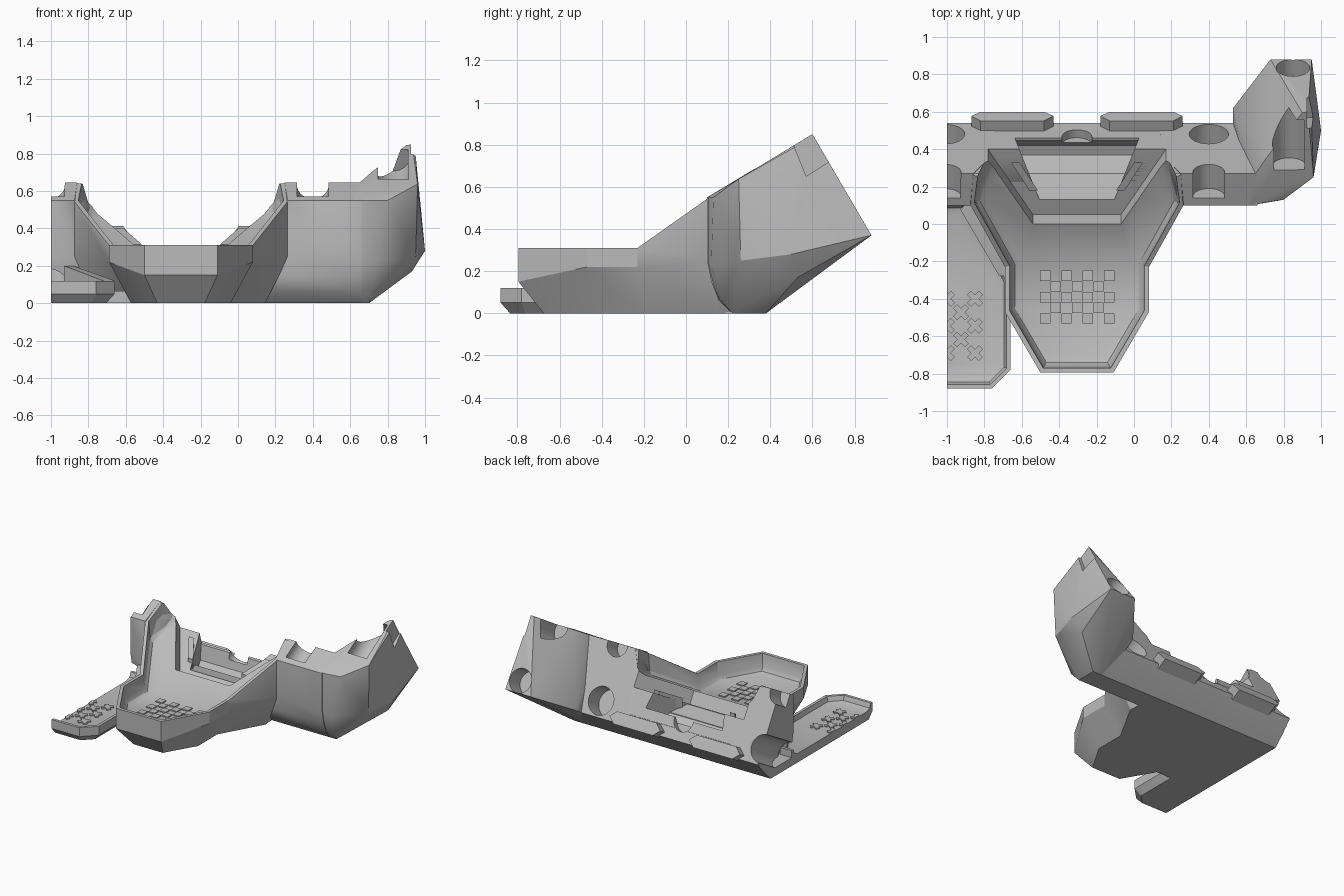
import bpy, bmesh, math
from mathutils import Vector, Matrix

cube = bpy.data.objects.get("Cube")
if cube:
    bpy.data.objects.remove(cube, do_unlink=True)

grey = bpy.data.materials.new("stone grey")
grey.use_nodes = True
COL = (0.5, 0.5, 0.5, 1)
grey.diffuse_color = COL
grey.node_tree.nodes["Principled BSDF"].inputs["Base Color"].default_value = COL

CX = -0.305                                  # symmetry line of the deck
U = Vector((0, 0.866, 0.5))                  # direction the back face points
V = Vector((0, -0.5, 0.866))                 # up along the back face
FLOOR = 0.17
solids, cutters = [], []


def finish(name, bm, group=solids):
    bmesh.ops.recalc_face_normals(bm, faces=bm.faces[:])
    mesh = bpy.data.meshes.new(name)
    bm.to_mesh(mesh)
    bm.free()
    mesh.materials.append(grey)
    ob = bpy.data.objects.new(name, mesh)
    bpy.context.scene.collection.objects.link(ob)
    group.append(ob)
    return ob


def mirrored(points):
    return [(2 * CX - x, y, z) for x, y, z in points]


def hull(name, points, group=solids):
    bm = bmesh.new()
    for p in points:
        bm.verts.new(p)
    res = bmesh.ops.convex_hull(bm, input=bm.verts[:])
    inner = [g for g in res["geom_interior"] if isinstance(g, bmesh.types.BMVert)]
    bmesh.ops.delete(bm, geom=inner, context='VERTS')
    bmesh.ops.dissolve_limit(bm, angle_limit=0.01, verts=bm.verts[:], edges=bm.edges[:])
    return finish(name, bm, group)


def hole(center, radius, depth, out=0.08):
    bm = bmesh.new()
    mat = (Matrix.Translation(Vector(center) + U * (out - depth) / 2)
           @ U.to_track_quat('Z', 'Y').to_matrix().to_4x4())
    bmesh.ops.create_cone(bm, cap_ends=True, segments=40, radius1=radius, radius2=radius,
                          depth=depth + out, matrix=mat)
    finish("hole_cutter", bm, cutters)


def plate(name, loc, size, angle=0):
    bm = bmesh.new()
    mat = Matrix.Translation(loc) @ Matrix.Rotation(angle, 4, 'Z') @ Matrix.Diagonal((*size, 1))
    bmesh.ops.create_cube(bm, size=1, matrix=mat)
    finish(name, bm)


def clip(ob, co, no):
    """Cut away and cap everything beyond a plane."""
    bm = bmesh.new()
    bm.from_mesh(ob.data)
    cut = bmesh.ops.bisect_plane(bm, geom=bm.verts[:] + bm.edges[:] + bm.faces[:],
                                 plane_co=co, plane_no=no, clear_outer=True)
    edges = [e for e in cut["geom_cut"] if isinstance(e, bmesh.types.BMEdge)]
    if edges:
        bmesh.ops.triangle_fill(bm, use_beauty=True, edges=edges)
        bmesh.ops.recalc_face_normals(bm, faces=bm.faces[:])
    bm.to_mesh(ob.data)
    bm.free()


def inset(ring, d):
    """Mitred inward offset of a clockwise outline."""
    out = []
    for i, p in enumerate(ring):
        a = (p - ring[i - 1]).normalized()
        b = (ring[(i + 1) % len(ring)] - p).normalized()
        na, nb = Vector((a.y, -a.x)), Vector((b.y, -b.x))
        out.append(p + (na + nb) * d / (1 + na.dot(nb)))
    return out


def tray(name, half, cx, levels):
    """Ring loft; each level is an inset and a height list or function of y."""
    right = [Vector(p) for p in half]
    ring = right + [Vector((2 * cx - p.x, p.y)) for p in reversed(right)]
    n = len(ring)
    bm = bmesh.new()
    rows = []
    for d, kind in levels:
        pts = inset(ring, d)
        zs = [kind(p.y) for p in pts] if callable(kind) else kind + kind[::-1]
        rows.append([bm.verts.new((p.x, p.y, z)) for p, z in zip(pts, zs)])
    for a, b in zip(rows, rows[1:]):
        for i in range(n):
            j = (i + 1) % n
            bm.faces.new((a[i], a[j], b[j], b[i]))
    for row in (rows[0], rows[-1]):
        for i in range(n // 2 - 1):
            bm.faces.new((row[i], row[i + 1], row[n - 2 - i], row[n - 1 - i]))
    return finish(name, bm)


def ramp(y):
    return FLOOR + 0.577 * (y + 0.23) if y > -0.18 else FLOOR


# Main deck: a chamfered tray whose floor ramps up to the back face
rim = [0.6, 0.64, 0.55, 0.31, 0.31, 0.31]
deck = tray("main_deck",
            [(0.17, 0.5), (0.25, 0.26), (0.27, 0.11), (0.08, -0.23), (0.08, -0.47), (-0.11, -0.795)], CX,
            [(0.12, [0.0] * 6), (0, [0.25, 0.25, 0.25, 0.22, 0.22, 0.15]), (0, rim), (0.025, rim),
             (0.035, lambda y: ramp(y) + 0.045), (0.055, lambda y: ramp(y) + 0.015), (0.09, ramp)])
clip(deck, (0, 0.4, 0.412), U)

# Low side deck, cut off flat at its outer end, with infill up to the main deck
tray("side_deck", [(-0.9, 0.12), (-0.66, -0.3), (-0.66, -0.78), (-0.76, -0.88)], -1.2,
     [(0.045, [0.0] * 4), (0, [0.05] * 4), (0, [0.12] * 4), (0.022, [0.12] * 4),
      (0.035, [0.085] * 4), (0.075, [0.07] * 4)])
hull("side_deck_strut", [(x, y, z) for x, y, t in
                         ((-0.93, 0.08, 0.2), (-0.88, 0.12, 0.2), (-0.72, -0.28, 0.12), (-0.66, -0.27, 0.12))
                         for z in (0.05, t)])
hull("side_deck_infill", [(x, y, z) for z in (0, 0.065) for x, y in
                          ((-0.71, -0.43), (-0.57, -0.43), (-0.57, 0.37), (-1.1, 0.37), (-1.1, 0))])

# Back walls either side of the deck, rounded under at the front
front = [(0.1, 0.55), (0.1, 0.25), (0.12, 0.15), (0.155, 0.06), (0.22, 0)]
back = [(0.38, 0), (0.46, 0.077), (0.54, 0.17), (0.27, 0.645)]
inner_x = [0.265, 0.265, 0.22, 0.17, 0.13, 0.13, 0.13, 0.13, 0.25]
wall = [(x, y, z) for x, (y, z) in zip(inner_x, front + back)] + [(0.17, 0.347, 0.503)]
wall += [(0.66, y, z) for y, z in front + back]
hull("right_wall", wall)
hull("left_wall", mirrored(wall))

# Block closing the back between the walls
hull("center_block", [(x, y, z) for x in (2 * CX - 0.14, 0.14) for y, z in
                      [(0.15, 0), (0.15, 0.2), (0.347, 0.49)] + back[:3]])

# Slanted clips beside the pocket
clip_points = [(-0.095 + dx + (y - 0.18) * 0.65, y, z) for dx in (0, 0.045)
               for y, z in ((0.18, 0.23), (0.18, 0.315), (0.33, 0.32), (0.33, 0.4))]
hull("left_clip", clip_points)
hull("right_clip", mirrored(clip_points))

# Lugs along the lower back edge
for cx in (0.04, 2 * CX - 0.04):
    pts = []
    for hw, y, z in ((0.17, 0.5, 0.24), (0.22, 0.525, 0.2), (0.17, 0.548, 0.16)):
        for s in (-1, 1):
            for t in (-0.08, 0.06):
                pts.append(Vector((cx + s * hw, y, z)) + U * t)
    hull("back_lug", pts)

# Wing sweeping back and up at the left end
hull("wing", [(0.62, y, z) for y, z in front] +
     [(0.62, 0.38, 0), (0.8, 0.13, 0.55), (0.745, 0.12, 0.23), (0.72, 0.16, 0.07),
      (0.7, 0.22, 0), (0.7, 0.38, 0),
      (0.96, 0.25, 0.637), (0.95, 0.26, 0.25), (1.0, 0.5, 0.28), (0.93, 0.53, 0.17),
      (0.95, 0.88, 0.37), (0.73, 0.88, 0.37), (0.53, 0.54, 0.17), (0.53, 0.62, 0.22),
      (0.65, 0.27, 0.645), (0.72, 0.37, 0.705), (0.9, 0.595, 0.845),
      (0.95, 0.52, 0.79), (0.93, 0.6, 0.85)])

# Cutters: peg holes, lip notch and end slot
for s in (1, -1):
    x = 0.4 if s > 0 else 2 * CX - 0.4
    hole((x, 0.48, 0.274), 0.105, 0.15 if s > 0 else 0.6)
    hole((x, 0.277, 0.633), 0.085, 0.15)
hole((0.85, 0.835, 0.447), 0.09, 0.15)
hole((0.83, 0.43, 0.7), 0.09, 0.14, 0.17)
hole((CX, 0.465, 0.3), 0.08, 0.05)
hull("slot_cutter", [(x, y, z) for x in (0.925, 1.05) for y, z in
                     ((0.51, 0.8), (0.57, 0.65), (0.68, 0.72), (0.62, 0.88))], cutters)

# Cutters: trapezoid recess in the ramp, then the pocket and trough below it
recess = [Vector((x, y, 0.412 + 0.577 * (y - 0.4))) + V * t
          for x, y in ((-0.07, 0.05), (0.24, 0.5)) for t in (0, 0.3)]
hull("recess_cutter", recess + mirrored(recess), cutters)
for section in (((0.13, 0.25), (0.3, 0.22), (0.46, 0.31), (0.46, 0.8), (0.13, 0.8)),
                ((0.27, 0.22), (0.31, 0.18), (0.37, 0.165), (0.42, 0.19), (0.45, 0.32), (0.3, 0.5))):
    half = [(CX + 0.2 + (y - 0.13) * 0.4, y, z) for y, z in section]
    hull("pocket_cutter", half + mirrored(half), cutters)

# Apply the cuts
for ob in solids:
    if ob.name not in ("main_deck", "left_wall", "right_wall", "center_block", "wing"):
        continue
    for c in cutters:
        mod = ob.modifiers.new("cut", 'BOOLEAN')
        mod.operation, mod.solver, mod.object = 'DIFFERENCE', 'EXACT', c
    bpy.context.view_layer.update()
    deps = bpy.context.evaluated_depsgraph_get()
    mesh = bpy.data.meshes.new_from_object(ob.evaluated_get(deps))
    ob.modifiers.clear()
    ob.data = mesh
for c in cutters:
    bpy.data.objects.remove(c, do_unlink=True)

# Checkered floor tiles on the main deck
for i in range(7):
    for j in range(5):
        if (i + j) % 2 == 0:
            plate("floor_tile", (-0.475 + i * 0.057, -0.505 + j * 0.057, FLOOR + 0.004), (0.055, 0.055, 0.009))

# Cross treads on the side deck
for j in range(5):
    for x in ((-1, -0.85) if j % 2 == 0 else (-0.925,)):
        for a in (45, -45):
            plate("cross_tread", (x, -0.69 + j * 0.0725, 0.074), (0.09, 0.03, 0.009), math.radians(a))

# Trim everything flat at the cut end and shade
for ob in solids:
    clip(ob, (-1, 0, 0), (-1, 0, 0))
    bpy.ops.object.select_all(action='DESELECT')
    ob.select_set(True)
    bpy.context.view_layer.objects.active = ob
    bpy.ops.object.shade_smooth_by_angle(angle=math.radians(28))
